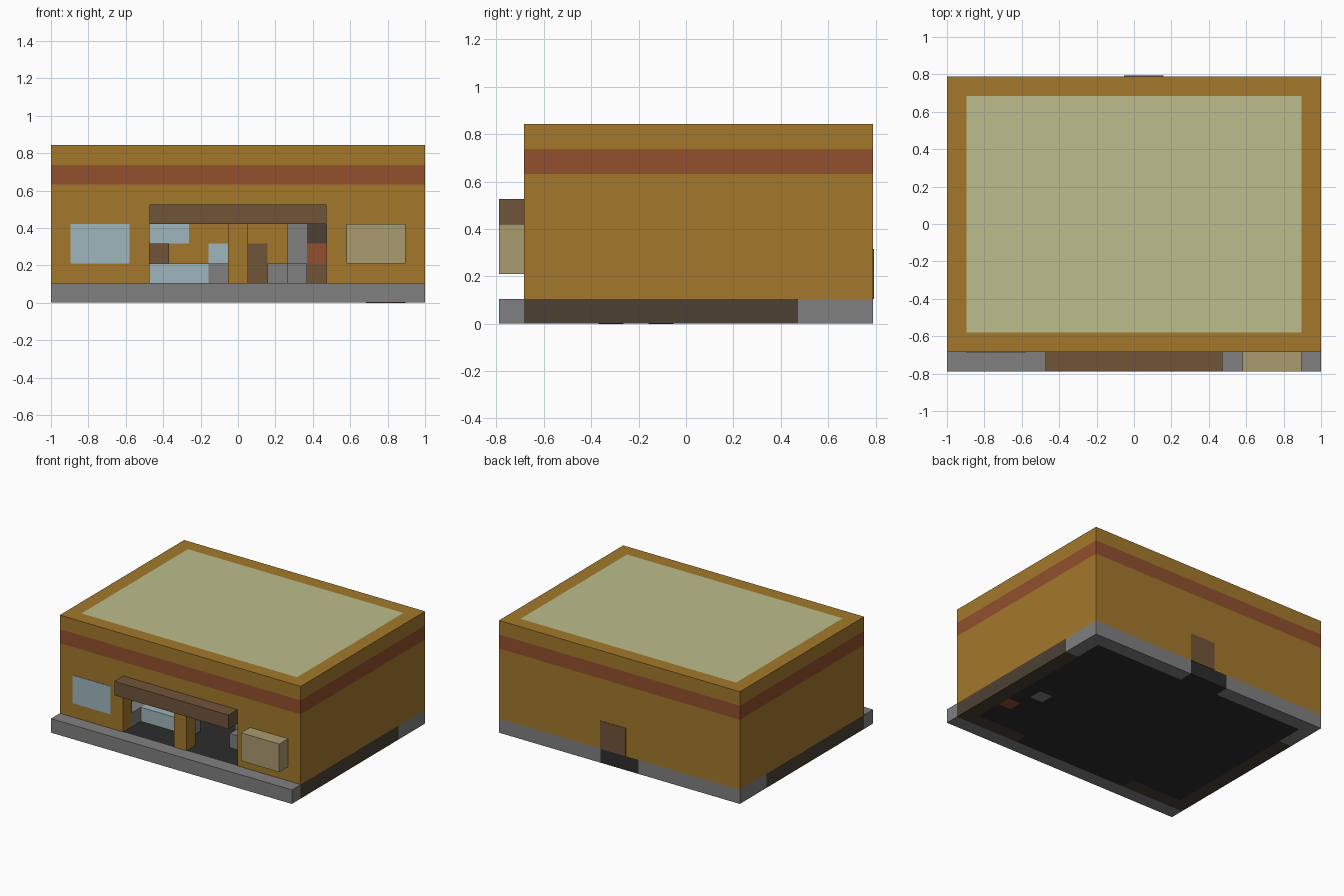
import bpy

old = bpy.data.objects.get("Cube")
if old:
    bpy.data.objects.remove(old)

U = 2 / 19  # one grid cell
T = 0.03    # plate thickness in cells


def material(name, r, g, b):
    m = bpy.data.materials.new(name)
    m.use_nodes = True
    m.diffuse_color = (r, g, b, 1)
    m.node_tree.nodes["Principled BSDF"].inputs["Base Color"].default_value = (r, g, b, 1)
    return m


GOLD = material("ochre_wall", .37, .19, .025)
RUST = material("rust_stripe", .288, .08, .027)
BROWN = material("brown_wood", .162, .091, .042)
GRAY = material("gray_stone", .216, .216, .216)
DARK = material("dark_brown_base", .072, .051, .034)
GREEN = material("pale_green_roof", .503, .515, .262)
BLUE = material("light_blue_glass", .342, .468, .515)
TAN = material("tan_metal", .402, .328, .162)
BLACK = material("charcoal_floor", .026, .026, .026)


def box(name, mat, x, y, z):
    """Block spanning (low, high) cell pairs on each axis."""
    size = [b - a for a, b in (x, y, z)]
    mid = [(a + b) / 2 for a, b in (x, y, z)]
    bpy.ops.mesh.primitive_cube_add(size=1)
    ob = bpy.context.object
    ob.name = name
    for v in ob.data.vertices:
        v.co = [v.co[i] * size[i] * U for i in range(3)]
    ob.location = ((mid[0] - 9.5) * U, (mid[1] - 7.5) * U, mid[2] * U)
    ob.data.materials.append(mat)
    return ob


def ring(name, mat, z):
    """Four walls, one cell thick, around the building."""
    box(name + "_front", mat, (0, 19), (1, 2), z)
    box(name + "_back", mat, (0, 19), (14, 15), z)
    for side, x in (("right", (0, 1)), ("left", (18, 19))):
        box(f"{name}_{side}", mat, x, (2, 14), z)


# Base slab: front step, foundations and floor
G = (0, 1)
box("front_step", GRAY, (0, 19), (0, 1), G)
box("front_foundation_right", DARK, (0, 5), (1, 2), G)
box("front_foundation_left", DARK, (14, 19), (1, 2), G)
box("entrance_floor", BLACK, (5, 14), (1, 2), G)
for side, x in (("right", (0, 1)), ("left", (18, 19))):
    box(f"side_foundation_{side}", DARK, x, (2, 12), G)
    box(f"rear_foundation_{side}", GRAY, x, (12, 14), G)
box("back_foundation_right", GRAY, (0, 8), (14, 15), G)
box("back_foundation_left", GRAY, (11, 19), (14, 15), G)
box("back_threshold", BLACK, (8, 11), (14, 15), G)
box("floor", BLACK, (1, 18), (2, 14), G)
box("floor_patch_rust", RUST, (17, 18), (4, 5), (-T / 3, 0))
box("floor_patch_gray", GRAY, (16, 17), (6, 7), (-T / 3, 0))

# Lower walls with the front opening
box("front_wall_right", GOLD, (0, 5), (1, 2), (1, 4))
box("front_wall_left", GOLD, (14, 19), (1, 2), (1, 4))
box("entrance_pillar", GOLD, (9, 10), (1, 2), (1, 4))
box("front_header", GOLD, (0, 19), (1, 2), (4, 6))
box("back_wall", GOLD, (0, 19), (14, 15), (1, 6))
for side, x in (("right", (0, 1)), ("left", (18, 19))):
    box(f"side_wall_{side}", GOLD, x, (2, 14), (1, 6))

# Stripe, parapet and roof
ring("stripe", RUST, (6, 7))
ring("parapet", GOLD, (7, 8))
box("roof", GREEN, (1, 18), (2, 14), (7, 8))

# Front fittings
box("front_window", BLUE, (1, 4), (1 - T, 1), (2, 4))
box("awning", BROWN, (5, 14), (0, 1), (4, 5))
box("wall_unit", TAN, (15, 18), (0, 1), (2, 4))

# Back door, outside and inside
box("back_door_outer", BROWN, (9, 11), (15, 15 + T), (1, 3))
box("back_door_inner", BROWN, (9, 11), (14 - T, 14), (1, 3))

# Interior furniture
box("glass_counter", BLUE, (5, 8), (3, 4), (1, 2))
box("counter_end", GRAY, (8, 9), (3, 4), (1, 2))
box("side_cabinet", GRAY, (4, 5), (2, 4), (1, 2))
box("counter_box", BROWN, (5, 6), (5, 6), (2, 3))
box("counter_box_stand", BLUE, (5, 6), (5, 6), (1, 2))
box("rear_glass_upper", BLUE, (5, 7), (14 - T, 14), (3, 4))
box("rear_glass_lower", BLUE, (8, 9), (14 - T, 14), (2, 3))
box("left_counter", GRAY, (12, 13), (3, 4), (1, 2))
box("low_bench", GRAY, (11, 12), (5, 6), (1, 2))
box("tall_cabinet", GRAY, (12, 13), (6, 7), (1, 4))
for name, mat, z in (("lower", BROWN, 1), ("middle", RUST, 2), ("upper", DARK, 3)):
    box(f"shelf_{name}", mat, (13, 14), (6, 7), (z, z + 1))
